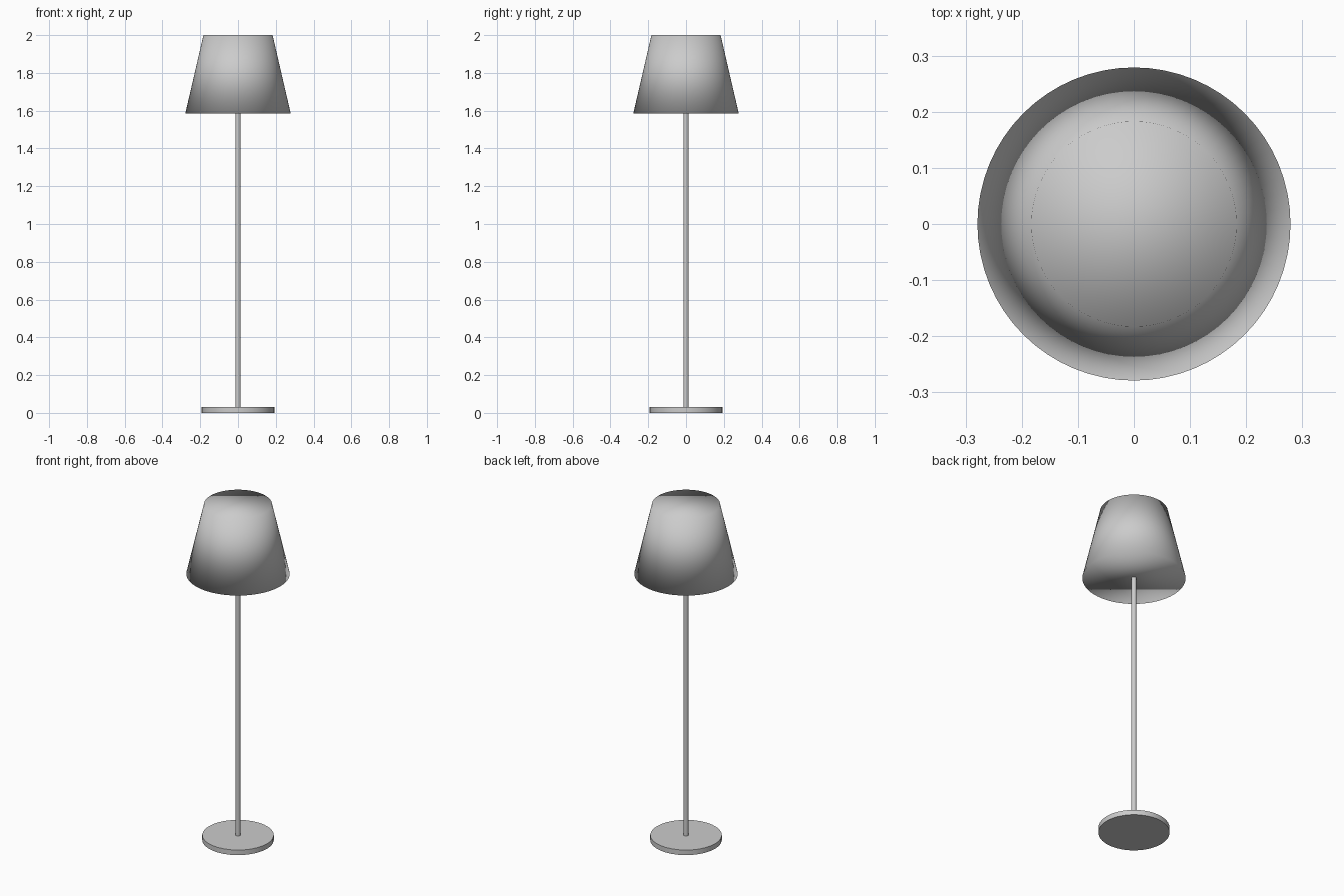
import bpy

if "Cube" in bpy.data.objects:
    bpy.data.objects.remove(bpy.data.objects["Cube"])

grey = bpy.data.materials.new("plain grey")
grey.diffuse_color = (0.6, 0.6, 0.6, 1)
grey.use_nodes = True
grey.node_tree.nodes["Principled BSDF"].inputs["Base Color"].default_value = grey.diffuse_color


def frustum(name, r_bottom, r_top, z0, z1, sides):
    """Closed round part standing between heights z0 and z1."""
    bpy.ops.mesh.primitive_cone_add(
        vertices=sides, radius1=r_bottom, radius2=r_top, depth=z1 - z0,
        end_fill_type='NGON', location=(0, 0, (z0 + z1) / 2))
    ob = bpy.context.object
    ob.name = name
    ob.data.materials.append(grey)
    return ob


# Flat round foot and thin pole, with crisp rims
frustum("base", 0.193, 0.193, 0.0, 0.03, 32)
bpy.ops.object.shade_smooth_by_angle()
frustum("pole", 0.014, 0.014, 0.03, 1.6, 16)
bpy.ops.object.shade_smooth_by_angle()

# Closed tapered shade, smooth all over including its caps
frustum("shade", 0.279, 0.183, 1.585, 2.0, 64)
bpy.ops.object.shade_smooth()
